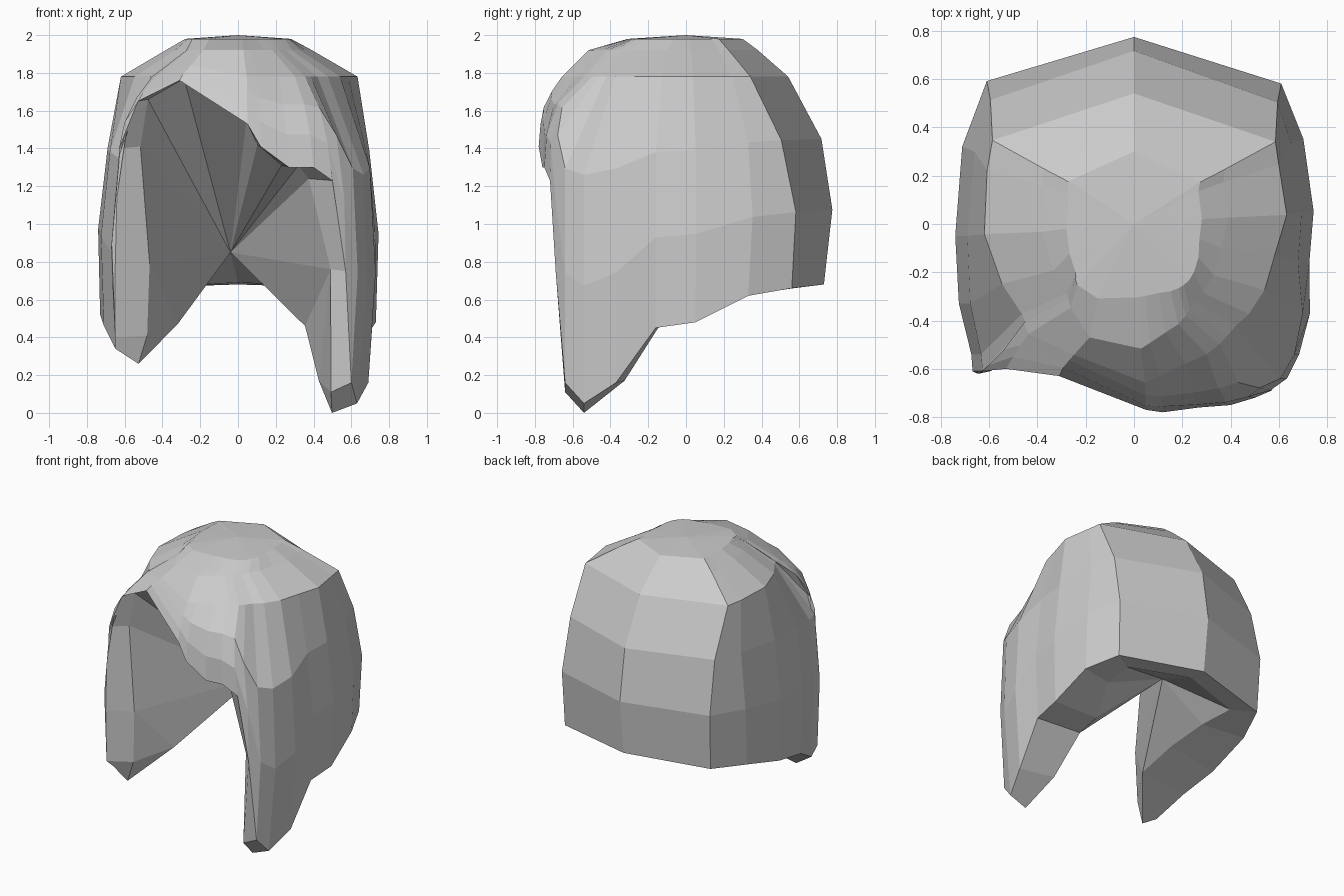
import bpy, bmesh

if "Cube" in bpy.data.objects:
    bpy.data.objects.remove(bpy.data.objects["Cube"])

# Head-shaped profile: height, half width, front depth, back depth
PROFILE = [(0.0, .67, .78, .70), (0.2, .71, .78, .70), (0.7, .74, .78, .73),
           (.85, .745, .78, .78), (1.2, .73, .78, .77), (1.4, .69, .78, .74),
           (1.65, .65, .74, .62), (1.78, .63, .66, .54), (1.92, .39, .52, .38),
           (1.98, .28, .30, .30)]

# Lower hem, running round from the back: x, y, z, inward scale of the inner rim
HEM = [(0, .73, .68, .80), (.60, .56, .66, .75), (.70, .33, .62, .65),
       (.73, .05, .48, .50), (.71, -.16, .45, .50), (.69, -.37, .16, .62),
       (.63, -.54, .05, .79),                                  # right lock tip
       (.60, -.64, .16, .82), (.57, -.69, .75, .86),           # right lock front
       (.50, -.72, 1.23, .75), (.40, -.75, 1.30, .80),         # fringe
       (.27, -.76, 1.30, .85), (.12, -.78, 1.41, .85), (.05, -.77, 1.53, .88),
       (-.31, -.63, 1.76, .92), (-.53, -.60, 1.65, .90),       # parting
       (-.63, -.61, 1.40, .82), (-.65, -.62, .78, .72),        # left lock front
       (-.65, -.61, .40, .74),
       (-.65, -.54, .34, .81), (-.71, -.33, .46, .45),         # left lock tip
       (-.73, -.05, .52, .50), (-.71, .30, .62, .55), (-.60, .57, .66, .75)]


def extents(z):
    for a, b in zip(PROFILE, PROFILE[1:]):
        if z <= b[0]:
            t = (z - a[0]) / (b[0] - a[0])
            return [p + (q - p) * t for p, q in zip(a[1:], b[1:])]
    return PROFILE[-1][1:]


def rounding(u, v, z):
    """Pull in the front corners of the dome towards the top."""
    if v > 0:
        return 1
    t = min(1, max(0, (z - 1.45) / .35)) ** 2
    if z > 1.92:
        t = .2
    return 1 - .3 * t * min(abs(u), abs(v))


def column(x, y, z):
    """Points rising from a hem point to the crown along the head profile."""
    w, f, b = extents(z)
    u, v = x / w, y / (b if y > 0 else f)
    brow = max(1.78, z + .08)
    base = rounding(u, v, z)
    pts = []
    for h in (z, z + (brow - z) * .36, z + (brow - z) * .7, brow, 1.92, 1.98):
        w, f, b = extents(h)
        s = ((h - z) / (1.98 - z)) ** 2 if y > .5 and x else 0
        r = rounding(u, v, h) / base
        pts.append((u * r * (1 + .2 * s) * w,
                    v * r * (1 - .25 * s) * (b if y > 0 else f), h))
    return pts


def inner_point(x, y, z, k):
    if y < -.5 and z < .35:                     # lock tips hang lower inside
        return (x * k, y, z - .05 if x > 0 else z - .08)
    return (x * k, y * (.88 if y < 0 else .82), z + (.06 if -.1 < y < .1 and x < 0 else .01))


bm = bmesh.new()
cols = [[bm.verts.new(p) for p in column(x, y, z)] for x, y, z, k in HEM]
inner = [bm.verts.new(inner_point(*h)) for h in HEM]
crown = bm.verts.new((0, 0, 2.0))
hollow = bm.verts.new((-.04, .25, .85))

# Outer shell and rim thickness
n = len(cols)
for i in range(n):
    j = (i + 1) % n
    a, b = cols[i], cols[j]
    for r in range(len(a) - 1):
        bm.faces.new((a[r], b[r], b[r + 1], a[r + 1]))
    bm.faces.new((a[-1], b[-1], crown))
    bm.faces.new((b[0], a[0], inner[i], inner[j]))

# Inner sides of the two hanging locks
for tri in ((4, 5, 8), (5, 7, 8), (5, 6, 7), (17, 18, 20), (18, 19, 20)):
    bm.faces.new([inner[i] for i in reversed(tri)])

# Faceted hollow, skipping the lock ends
ring = [inner[i] for i in range(n) if i not in (5, 6, 7, 18, 19)]
for a, b in zip(ring, ring[1:] + ring[:1]):
    bm.faces.new((b, a, hollow))
bmesh.ops.recalc_face_normals(bm, faces=bm.faces[:])

mesh = bpy.data.meshes.new("hair_shell")
bm.to_mesh(mesh)
bm.free()
bpy.context.collection.objects.link(bpy.data.objects.new("hair_shell", mesh))
